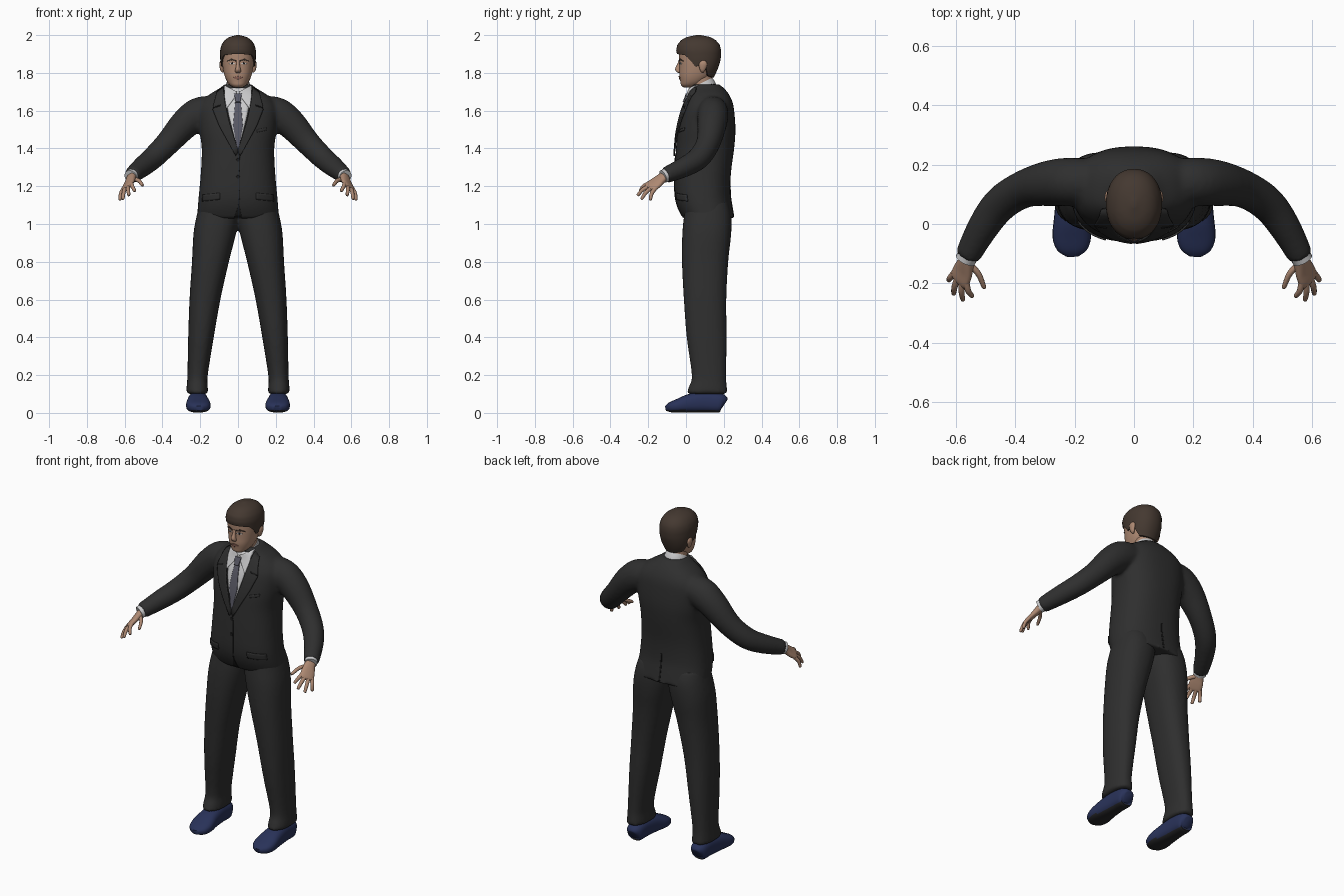
import bpy, bmesh, math
from mathutils import Vector
from mathutils.bvhtree import BVHTree

cube = bpy.data.objects.get("Cube")
if cube:
    bpy.data.objects.remove(cube, do_unlink=True)


def material(name, *rgb):
    m = bpy.data.materials.new(name)
    m.use_nodes = True
    m.diffuse_color = (*rgb, 1)
    node = next(n for n in m.node_tree.nodes if n.type == 'BSDF_PRINCIPLED')
    node.inputs["Base Color"].default_value = (*rgb, 1)
    return m


SUIT = material("charcoal suit", .028, .028, .028)
TRIM = material("dark trim", .012, .012, .012)
SHIRT = material("white shirt", .6, .6, .61)
TIE = material("grey tie", .1, .1, .13)
SKIN = material("skin", .42, .25, .17)
HAIR = material("brown hair", .058, .04, .03)
LIPS = material("lips", .28, .13, .1)
SHOE = material("blue shoe", .022, .032, .1)
SOLE = material("dark sole", .02, .02, .022)


def lerp_list(pts, f):
    """Point at fraction f along a list of tuples."""
    p = f * (len(pts) - 1)
    i = min(int(p), len(pts) - 2)
    return [a + (b - a) * (p - i) for a, b in zip(pts[i], pts[i + 1])]


def spline(rows, sub):
    """Catmull-Rom interpolation of tuples."""
    out = []
    for i in range(len(rows) - 1):
        a, b, c, d = (rows[max(i - 1, 0)], rows[i], rows[i + 1], rows[min(i + 2, len(rows) - 1)])
        for k in range(sub):
            t = k / sub
            out.append([.5 * (2 * q + (r - p) * t + (2 * p - 5 * q + 4 * r - s) * t * t
                              + (3 * q - p - 3 * r + s) * t ** 3) for p, q, r, s in zip(a, b, c, d)])
    return out + [list(rows[-1])]


def bridge(bm, rings):
    """Skin closed rings of points and cap both ends."""
    vs = [[bm.verts.new(p) for p in ring] for ring in rings]
    n = len(vs[0])
    for a, b in zip(vs, vs[1:]):
        for i in range(n):
            bm.faces.new((a[i], a[(i + 1) % n], b[(i + 1) % n], b[i]))
    bm.faces.new(vs[0][::-1])
    bm.faces.new(vs[-1])


def oval(a, power):
    c, s = math.cos(a), math.sin(a)
    e = 2 / power
    return math.copysign(abs(c) ** e, c), math.copysign(abs(s) ** e, s)


def tube(bm, rows, ref=(1, 0, 0), axis=None, seg=24, power=2, sub=4):
    """Sweep ovals along rows of (x, y, z, radius along ref, other radius)."""
    rows = spline(rows, sub)
    pts = [Vector(r[:3]) for r in rows]
    rings = []
    for i, r in enumerate(rows):
        t = Vector(axis) if axis else pts[min(i + 1, len(pts) - 1)] - pts[max(i - 1, 0)]
        t.normalize()
        u = Vector(ref)
        u = (u - t * u.dot(t)).normalized()
        v = t.cross(u)
        ring = []
        for k in range(seg):
            c, s = oval(math.tau * k / seg, power)
            ring.append(pts[i] + u * c * r[3] + v * s * r[4])
        rings.append(ring)
    bridge(bm, rings)


def stack(bm, rows, **kw):
    """Horizontal ovals from rows of (z, half width, front y, back y, centre x)."""
    tube(bm, [(cx, (a + b) / 2, z, w, (b - a) / 2) for z, w, a, b, cx in rows], axis=(0, 0, 1), **kw)


def finish(bm, name, *mats, mirror=False, cloth=False, rule=None, thick=0):
    bmesh.ops.recalc_face_normals(bm, faces=bm.faces)
    me = bpy.data.meshes.new(name)
    for f in bm.faces:
        f.smooth = True
        if rule:
            f.material_index = rule(f)
    bm.to_mesh(me)
    bm.free()
    for m in mats:
        me.materials.append(m)
    me.set_sharp_from_angle(angle=math.radians(50))
    ob = bpy.data.objects.new(name, me)
    bpy.context.scene.collection.objects.link(ob)
    if mirror:
        ob.modifiers.new("mirror", 'MIRROR').use_mirror_merge = False
    if cloth:
        r = ob.modifiers.new("remesh", 'REMESH')
        r.mode, r.voxel_size, r.use_smooth_shade = 'VOXEL', .011, True
        s = ob.modifiers.new("smooth", 'SMOOTH')
        s.factor, s.iterations = .5, 5
    if thick:
        s = ob.modifiers.new("solidify", 'SOLIDIFY')
        s.thickness, s.offset = thick, 0
    return ob


def surface(ob):
    bpy.context.view_layer.update()
    return BVHTree.FromObject(ob, bpy.context.evaluated_depsgraph_get())


def patch(name, tree, a, b, mat, off=.003, thick=.004, mirror=False, side=-1, rows=14, cols=8):
    """Thin plate laid on a surface between two (x, z) edge lines."""
    bm = bmesh.new()
    grid = []
    for i in range(rows + 1):
        p, q = lerp_list(a, i / rows), lerp_list(b, i / rows)
        line = []
        for j in range(cols + 1):
            x, z = lerp_list([p, q], j / cols)
            hit = tree.ray_cast(Vector((x, side, z)), Vector((0, -side, 0)))[0]
            hit = hit or tree.find_nearest(Vector((x, side * .1, z)))[0]
            line.append(bm.verts.new((x, hit.y + side * off, z)))
        grid.append(line)
    for r, s in zip(grid, grid[1:]):
        for j in range(cols):
            bm.faces.new((r[j], r[j + 1], s[j + 1], s[j]))
    return finish(bm, name, mat, mirror=mirror, thick=thick)


# Jacket: torso and both sleeves fused into one cloth surface
bm = bmesh.new()
stack(bm, [(1.03, .217, -.015, .255, 0), (1.09, .213, -.045, .245, 0), (1.16, .207, -.06, .235, 0),
           (1.27, .197, -.06, .238, 0), (1.4, .192, -.053, .255, 0), (1.5, .205, -.043, .262, 0),
           (1.6, .21, -.02, .255, 0), (1.65, .19, 0, .245, 0), (1.69, .145, .015, .225, 0),
           (1.72, .095, .022, .2, 0), (1.74, .072, .03, .175, 0)], power=2.4, seg=40)
for s in (1, -1):
    tube(bm, [(.1 * s, .14, 1.6, .075, .075), (.2 * s, .142, 1.585, .082, .088), (.28 * s, .138, 1.53, .078, .08),
              (.37 * s, .118, 1.43, .064, .066), (.45 * s, .068, 1.35, .06, .06),
              (.51 * s, -.012, 1.3, .053, .054), (.563 * s, -.11, 1.257, .043, .043)], ref=(0, 1, 0))
jacket = surface(finish(bm, "jacket", SUIT, cloth=True))

# Trousers
bm = bmesh.new()
for s in (1, -1):
    stack(bm, [(.1, .059, 0, .222, .216 * s), (.14, .056, .015, .217, .216 * s), (.2, .054, .03, .213, .214 * s),
               (.4, .068, .003, .216, .196 * s), (.6, .082, -.012, .214, .175 * s), (.8, .098, -.022, .224, .146 * s),
               (.95, .113, -.02, .24, .123 * s), (1.05, .112, -.01, .24, .106 * s), (1.12, .1, 0, .22, .1 * s)],
          power=2.3)
finish(bm, "trousers", SUIT, cloth=True)

# Shoes with dark undersides
bm = bmesh.new()
tube(bm, [(.212, .203, .045, .025, .03), (.212, .185, .052, .046, .05), (.212, .11, .058, .05, .056),
          (.212, .03, .052, .057, .051), (.21, -.04, .038, .065, .037), (.208, -.085, .029, .052, .026),
          (.207, -.108, .024, .022, .013)], power=2.6)
finish(bm, "shoes", SHOE, SOLE, mirror=True,
       rule=lambda f: int(f.calc_center_median().z < .016))

# Shirt front, tie, collar and lapels
patch("shirt_front", jacket, [(-.072, 1.72), (-.05, 1.58), (-.003, 1.4)],
      [(.072, 1.72), (.05, 1.58), (.003, 1.4)], SHIRT, off=.001)
patch("tie", jacket, [(-.014, 1.65), (-.026, 1.52), (-.004, 1.39)],
      [(.014, 1.65), (.026, 1.52), (.004, 1.39)], TIE, off=.006)
patch("tie_knot", jacket, [(-.02, 1.69), (-.013, 1.645)], [(.02, 1.69), (.013, 1.645)], TIE, off=.012, thick=.008)
patch("shirt_collar_points", jacket, [(.006, 1.7), (.02, 1.665), (.058, 1.615)],
      [(.072, 1.735), (.072, 1.68), (.062, 1.613)], SHIRT, off=.009, mirror=True)
patch("lapels", jacket, [(.078, 1.725), (.068, 1.64), (.046, 1.54), (-.002, 1.385)],
      [(.11, 1.7), (.135, 1.61), (.1, 1.52), (.012, 1.36)], SUIT, off=.008, thick=.008, mirror=True)
patch("lapel_notches", jacket, [(.092, 1.632), (.092, 1.626)], [(.132, 1.618), (.132, 1.612)], TRIM,
      off=.013, thick=.002, mirror=True, rows=2)
bm = bmesh.new()
tube(bm, [(0, .1, 1.69, .07, .072), (0, .092, 1.72, .066, .07), (0, .08, 1.745, .062, .066)], seg=32)
finish(bm, "shirt_collar", SHIRT)

# Jacket seams, pocket flaps and back vent
patch("front_seam", jacket, [(.005, 1.37), (.008, 1.2), (.002, 1.1), (-.02, 1.035)],
      [(.009, 1.37), (.012, 1.2), (.008, 1.1), (.02, 1.035)], TRIM, off=.001, thick=.002)
patch("pocket_flaps", jacket, [(.095, 1.165), (.095, 1.13)], [(.185, 1.155), (.188, 1.12)], SUIT,
      off=.003, thick=.007, mirror=True, rows=4)
patch("breast_pocket", jacket, [(.1, 1.5), (.1, 1.485)], [(.15, 1.51), (.15, 1.495)], SUIT, off=.002, rows=3)
patch("back_vent", jacket, [(-.004, 1.2), (-.004, 1.04)], [(.004, 1.2), (.006, 1.04)], TRIM,
      off=.001, thick=.003, side=1)
bm = bmesh.new()
for z in (1.34, 1.25):
    y = jacket.ray_cast(Vector((0, -1, z)), Vector((0, 1, 0)))[0].y
    tube(bm, [(0, y + .004, z, .01, .01), (0, y - .005, z, .009, .009)], seg=14, sub=1)
finish(bm, "buttons", TRIM)

# Cuffs and hands
ACROSS = Vector((.68, .56, -.47))
bm = bmesh.new()
tube(bm, [(.555, -.095, 1.263, .036, .036), (.569, -.122, 1.251, .035, .035)], ref=ACROSS, sub=1)
finish(bm, "shirt_cuffs", SHIRT, mirror=True)
bm = bmesh.new()
tube(bm, [(.56, -.105, 1.258, .027, .022), (.568, -.135, 1.237, .032, .019), (.577, -.16, 1.217, .039, .016),
          (.588, -.187, 1.197, .04, .013), (.592, -.196, 1.188, .032, .008)], ref=ACROSS, power=2.4, seg=20)
tips = [(.545, -.245, 1.172), (.577, -.258, 1.15), (.609, -.237, 1.13), (.626, -.19, 1.125)]
fingers = []
for i, tip in enumerate(tips):
    base = Vector((.586, -.182, 1.2)) + ACROSS * (i - 1.5) * .02
    tip = Vector(tip)
    fingers.append((base, base.lerp(tip, .5) + Vector((.004, -.004, .006)), tip))
fingers.append([Vector(p) for p in ((.556, -.135, 1.24), (.525, -.168, 1.229), (.504, -.217, 1.203))])
for base, mid, tip in fingers:
    end = tip + (mid - tip) * .12
    tube(bm, [(*base, .012, .011), (*mid, .0105, .01), (*end, .0085, .0075), (*tip, .003, .003)],
         ref=ACROSS, seg=10)
finish(bm, "hands", SKIN, mirror=True)

# Head, neck, nose and ears
bm = bmesh.new()
stack(bm, [(1.722, .022, -.012, .05, 0), (1.735, .042, -.026, .075, 0), (1.755, .058, -.03, .105, 0),
           (1.785, .071, -.035, .135, 0), (1.82, .079, -.035, .15, 0), (1.87, .085, -.036, .165, 0),
           (1.92, .085, -.035, .17, 0), (1.96, .068, -.01, .15, 0), (1.98, .035, .03, .11, 0)], seg=40, power=2.2)
head = surface(finish(bm, "head", SKIN))
bm = bmesh.new()
tube(bm, [(0, .105, 1.66, .062, .062), (0, .09, 1.72, .057, .058), (0, .08, 1.8, .058, .058)])
finish(bm, "neck", SKIN)
bm = bmesh.new()
tube(bm, [(0, -.028, 1.868, .009, .01), (0, -.036, 1.845, .009, .011), (0, -.042, 1.82, .014, .016),
          (0, -.038, 1.806, .016, .013), (0, -.034, 1.8, .009, .006)], axis=(0, 0, 1), seg=16)
finish(bm, "nose", SKIN)
bm = bmesh.new()
tube(bm, [(.08, .088, 1.803, .005, .006), (.085, .088, 1.815, .009, .014), (.088, .09, 1.845, .011, .022),
          (.086, .09, 1.863, .008, .015), (.084, .09, 1.868, .003, .005)], axis=(0, 0, 1), seg=16)
finish(bm, "ears", SKIN, mirror=True)

# Face details
patch("eyes", head, [(.016, 1.85), (.03, 1.857), (.046, 1.85)], [(.016, 1.848), (.03, 1.844), (.046, 1.848)],
      SHIRT, off=.001, thick=.002, mirror=True)
patch("irises", head, [(.026, 1.852), (.031, 1.857), (.036, 1.852)], [(.026, 1.848), (.031, 1.844), (.036, 1.848)],
      TRIM, off=.002, thick=.002, mirror=True)
patch("eyebrows", head, [(.011, 1.867), (.035, 1.875), (.058, 1.865)], [(.011, 1.86), (.035, 1.867), (.058, 1.861)],
      HAIR, off=.002, mirror=True)
patch("lips", head, [(-.026, 1.776), (0, 1.783), (.026, 1.776)], [(-.026, 1.774), (0, 1.765), (.026, 1.774)],
      LIPS, off=.002)

# Hair cap: low at the nape, raised over the forehead, with sideburns
SHAPE = [(1.77, .066, 0, .145), (1.82, .087, -.02, .168), (1.87, .094, -.042, .184), (1.92, .095, -.052, .186),
         (1.95, .087, -.046, .178), (1.975, .069, -.024, .156), (1.99, .046, .005, .128), (2, .008, .055, .078)]
LINE = [(-1, 1.775), (-.5, 1.785), (-.22, 1.845), (.05, 1.84), (.2, 1.83), (.4, 1.865), (.6, 1.893), (1, 1.9)]


def lookup(table, x):
    for p, q in zip(table, table[1:]):
        if x <= q[0]:
            return lerp_list([p, q], (x - p[0]) / (q[0] - p[0]))[1:]
    return table[-1][1:]


rings = []
for i in range(-1, 17):
    ring = []
    for k in range(56):
        a = math.tau * k / 56
        low = lookup(LINE, math.cos(a))[0]
        z = low + (2 - low) * math.sin(max(i, 0) / 16 * math.pi / 2)
        w, front, back = lookup(SHAPE, z)
        c, s = oval(a, 2.15)
        grow = .8 if i < 0 else 1
        ring.append((w * s * grow, (front + back) / 2 - (back - front) / 2 * c * grow, z))
    rings.append(ring)
bm = bmesh.new()
bridge(bm, rings)
bm.faces.ensure_lookup_table()
bm.faces.remove(bm.faces[-2])
finish(bm, "hair", HAIR)
